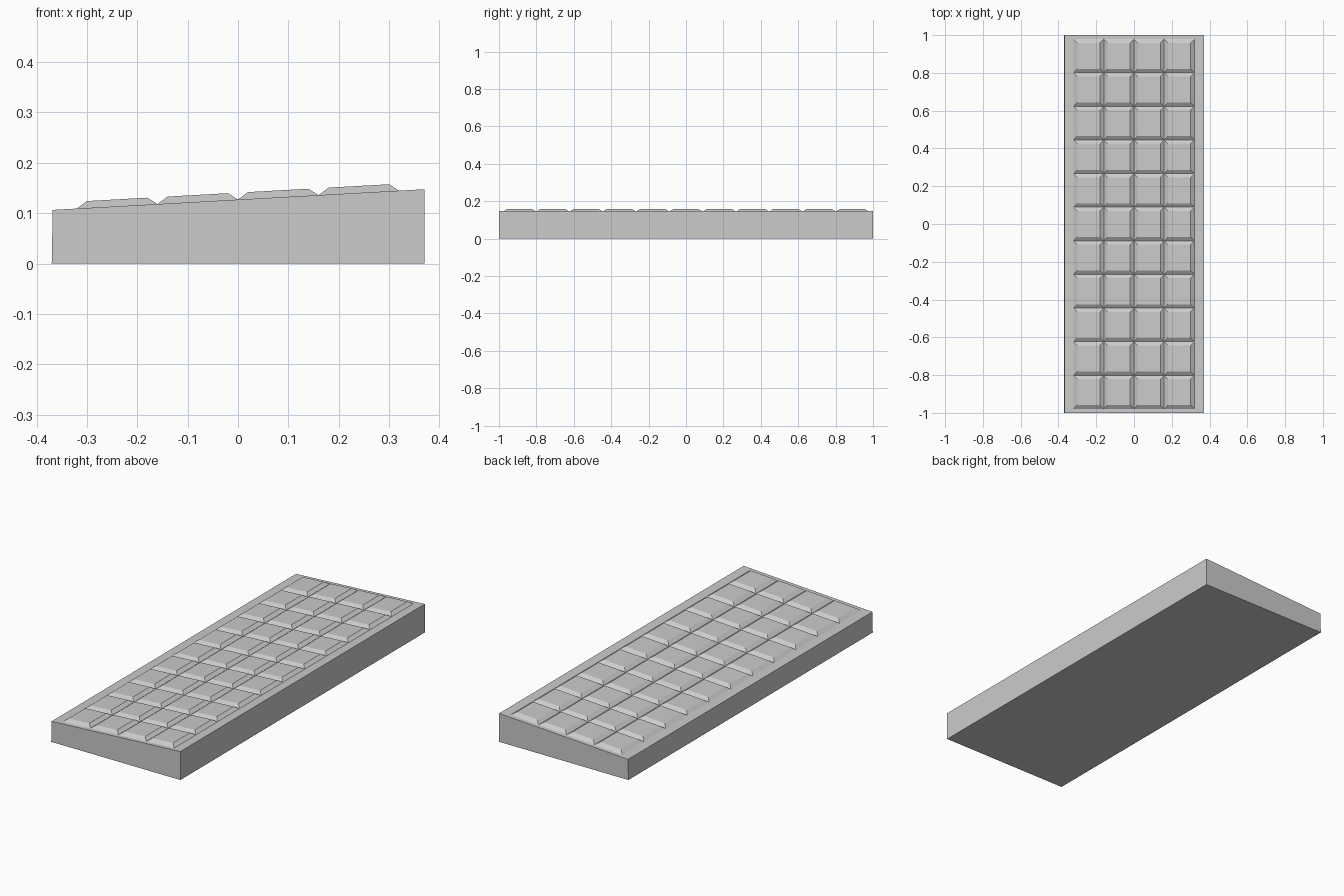
import bpy

if "Cube" in bpy.data.objects:
    bpy.data.objects.remove(bpy.data.objects["Cube"])

X0, X1, Z0, Z1 = -0.368, 0.37, 0.1065, 0.1475
COLS, ROWS = 4, 11
PX, PY = 0.16, 0.178
INSET, RISE = 0.02, 0.0138


def deck(x):
    """Height of the sloping top surface at x."""
    return Z0 + (x - X0) * (Z1 - Z0) / (X1 - X0)


def make(name, verts, faces):
    me = bpy.data.meshes.new(name)
    me.from_pydata(verts, [], faces)
    me.update()
    ob = bpy.data.objects.new(name, me)
    bpy.context.collection.objects.link(ob)
    return ob


# wedge-shaped body: front profile extruded along y
profile = [(-0.37, 0), (0.37, 0), (X1, Z1), (X0, Z0)]
make("wedge_body",
     [(x, y, z) for y in (-1, 1) for x, z in profile],
     [(0, 1, 2, 3), (7, 6, 5, 4), (0, 4, 5, 1),
      (1, 5, 6, 2), (2, 6, 7, 3), (3, 7, 4, 0)])


# bevelled key pad: four sloping sides and a flat top parallel to the deck
def pad(name, cx, cy):
    verts = []
    for inset, rise in ((0, 0), (INSET, RISE)):
        hx, hy = PX / 2 - inset, PY / 2 - inset
        for sx, sy in ((-1, -1), (1, -1), (1, 1), (-1, 1)):
            x = cx + sx * hx
            verts.append((x, cy + sy * hy, deck(x) + rise))
    sides = [(i, (i + 1) % 4, 4 + (i + 1) % 4, 4 + i) for i in range(4)]
    make(name, verts, sides + [(4, 5, 6, 7)])


# grid of pads
for c in range(COLS):
    for r in range(ROWS):
        pad(f"pad_{c + 1}_{r + 1}",
            (c - (COLS - 1) / 2) * PX, (r - (ROWS - 1) / 2) * PY)
